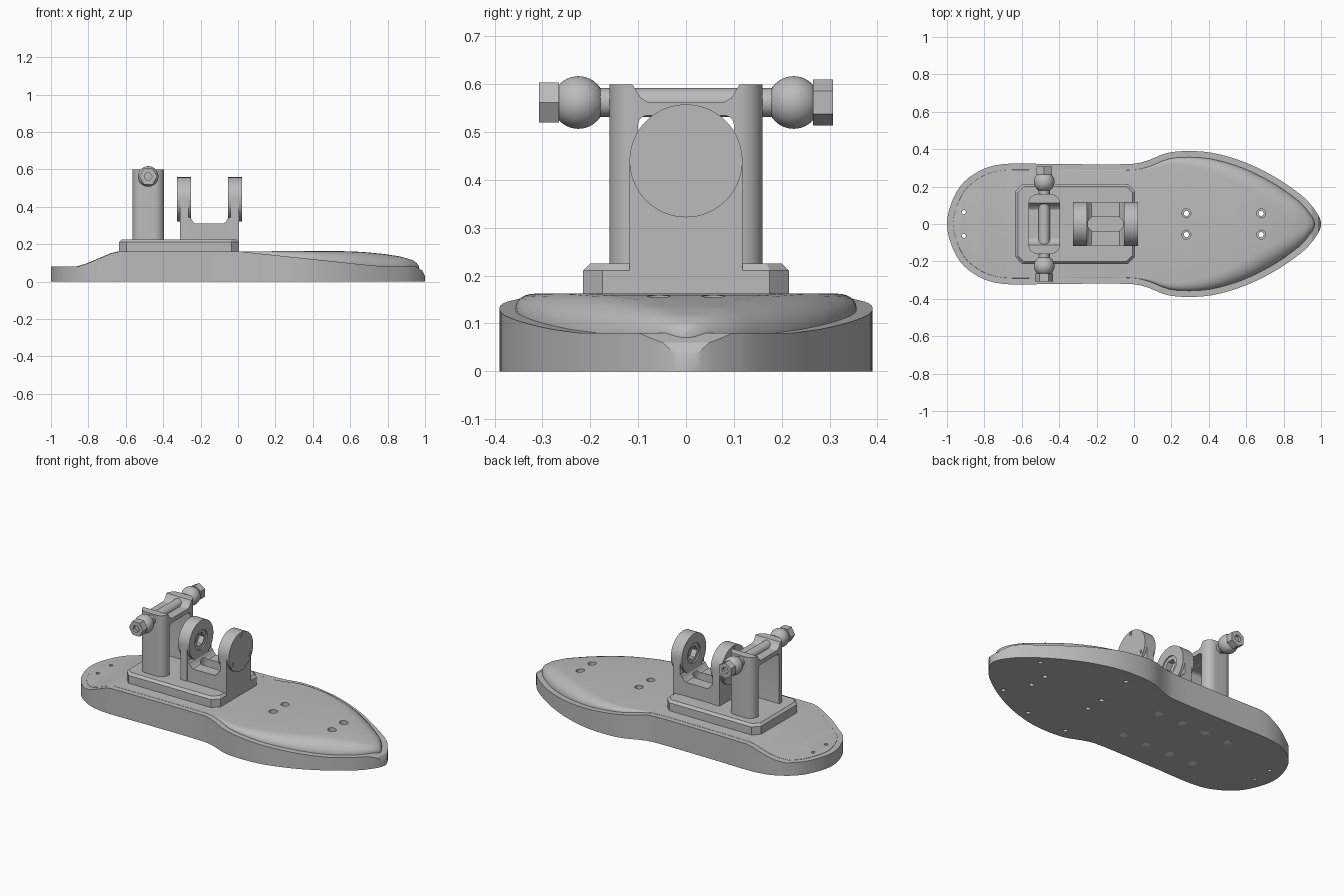
import bpy, bmesh, math
from mathutils import Vector

cube = bpy.data.objects.get("Cube")
if cube:
    bpy.data.objects.remove(cube)


def material(name, v):
    m = bpy.data.materials.new(name)
    m.use_nodes = True
    m.diffuse_color = (v, v, v, 1)
    m.node_tree.nodes["Principled BSDF"].inputs["Base Color"].default_value = (v, v, v, 1)
    return m


GREY = material("plain_grey", 0.5)
PALE = material("pale_grey", 0.9)


def finish(name, bm, mat=GREY):
    bmesh.ops.recalc_face_normals(bm, faces=bm.faces)
    me = bpy.data.meshes.new(name)
    bm.to_mesh(me)
    bm.free()
    me.materials.append(mat)
    ob = bpy.data.objects.new(name, me)
    bpy.context.collection.objects.link(ob)
    return ob


def place(axis, u, v, w):
    return {"x": (w, u, v), "y": (u, w, v), "z": (u, v, w)}[axis]


def add_prism(bm, pts, axis, a, b):
    lo = [bm.verts.new(place(axis, u, v, a)) for u, v in pts]
    hi = [bm.verts.new(place(axis, u, v, b)) for u, v in pts]
    n = len(pts)
    bm.faces.new(lo)
    bm.faces.new(hi)
    for i in range(n):
        bm.faces.new((lo[i], lo[(i + 1) % n], hi[(i + 1) % n], hi[i]))


def prism(name, pts, axis, a, b, mat=GREY):
    bm = bmesh.new()
    add_prism(bm, pts, axis, a, b)
    return finish(name, bm, mat)


def circle(u, v, r, n=32, start=0.0):
    return [(u + r * math.cos(start + math.tau * i / n),
             v + r * math.sin(start + math.tau * i / n)) for i in range(n)]


def rounded(u0, u1, v0, v1, r, n=8):
    pts = []
    for k, (u, v) in enumerate([(u1 - r, v1 - r), (u0 + r, v1 - r), (u0 + r, v0 + r), (u1 - r, v0 + r)]):
        for i in range(n + 1):
            t = math.pi / 2 * (k + i / n)
            pts.append((u + r * math.cos(t), v + r * math.sin(t)))
    return pts


def cut(ob, prisms):
    # Subtract each prism in turn
    for p in prisms:
        cutter = prism("cutter", *p)
        cutter.hide_render = True
        mod = ob.modifiers.new("cut", "BOOLEAN")
        mod.object = cutter
        mod.solver = "EXACT"
        bpy.context.view_layer.objects.active = ob
        bpy.ops.object.modifier_apply(modifier=mod.name)
        bpy.data.objects.remove(cutter)


def interp(table, x):
    for (x0, y0), (x1, y1) in zip(table, table[1:]):
        if x <= x1:
            return y0 + (y1 - y0) * max(0, x - x0) / max(1e-9, x1 - x0)
    return table[-1][1]


# Foot outline: half width along the length
key = [(-.95, -.17), (-1, 0), (-.95, .17), (-.85, .27), (-.7, .32), (-.4, .32), (-.05, .32), (.06, .335),
       (.17, .378), (.28, .39), (.42, .38), (.58, .335), (.72, .27), (.84, .195), (.94, .11),
       (1, 0), (.94, -.11)]
outline = []
for i in range(1, len(key) - 2):
    p0, p1, p2, p3 = (Vector(p) for p in key[i - 1:i + 3])
    for s in range(10):
        t = s / 10
        outline.append(0.5 * (2 * p1 + (p2 - p0) * t + (2 * p0 - 5 * p1 + 4 * p2 - p3) * t * t
                              + (3 * p1 - p0 - 3 * p2 + p3) * t ** 3))
outline.append(Vector((1, 0)))
inner = []
for i, p in enumerate(outline):
    d = outline[min(i + 1, len(outline) - 1)] - outline[max(i - 1, 0)]
    if i in (0, len(outline) - 1):
        d = Vector((0, 1 if i == 0 else -1))
    inner.append(p + Vector((d.y, -d.x)).normalized() * 0.033)

SOLE_TOP = [(-1, .08), (-.86, .08), (-.81, .095), (-.68, .15), (-.64, .16), (.02, .16), (.7, .088),
            (.8, .08), (.95, .08), (.985, .06), (1, .03)]
TOE_TOP = [(.02, .162), (.55, .163), (.66, .159), (.77, .149), (.87, .134), (.93, .116), (.955, .1), (.967, .083)]


def loft(name, border, section):
    bm = bmesh.new()
    a, b = border[0].x, border[-1].x
    xs = {(a + b) / 2 - (b - a) / 2 * math.cos(math.pi * i / 80) for i in range(81)}
    xs |= {x for x, z in SOLE_TOP if a < x < b}
    rings = []
    for x in sorted(xs):
        w = max(interp(border, x), 0.002)
        half = section(x, w)
        pts = half + [(-y, z) for y, z in reversed(half)]
        rings.append([bm.verts.new((x, y, z)) for y, z in pts])
    for r, s in zip(rings, rings[1:]):
        for j in range(len(r)):
            k = (j + 1) % len(r)
            bm.faces.new((r[j], r[k], s[k], s[j]))
    bm.faces.new(rings[0])
    bm.faces.new(rings[-1])
    return finish(name, bm)


def insole_section(x, w):
    base = interp(SOLE_TOP, x)
    top = base + .002 if x < .02 else max(interp(TOE_TOP, x), base + .002)
    h = top - base
    r = min(1.6 * h, w * .9)
    pts = [(w, base - .012)]
    for i in range(7):
        t = math.pi / 2 * i / 6
        pts.append((w - r + r * math.cos(t), base + h * math.sin(t)))
    return pts


sole = loft("sole", outline, lambda x, w: [(w, 0), (w, interp(SOLE_TOP, x))])
insole = loft("toe_cover_and_insole", inner, insole_section)

# Screw holes through the foot, and shallow ones underneath
through = []
for x, y, r in [(-.91, .063, .011), (.28, .057, .014), (.68, .057, .014)]:
    for s in (-1, 1):
        through.append((circle(x, s * y, r, 16), "z", -.1, .3))
heads = [(circle(x, s * .057, .024, 20), "z", z, .3) for x, z in ((.28, .14), (.68, .135)) for s in (-1, 1)]
under = [(circle(x, y, .013, 16), "z", -.1, .03)
         for x, y in ((.31, .3), (.8, .16), (.76, -.2), (.5, -.3), (.22, -.32))]
cut(sole, through + heads + under)
cut(insole, through + heads)
for i in range(4):
    for s in (-1, 1):
        prism("underside_bolt", circle(-.54 + .163 * i, s * .15, .023, 20), "z", -.0005, .004, PALE)

# Mounting plate with chamfered corners and top edge
c = .04
x0, x1, yy = -.635, .005, .215
octagon = [(x0 + c, -yy), (x1 - c, -yy), (x1, -yy + c), (x1, yy - c),
           (x1 - c, yy), (x0 + c, yy), (x0, yy - c), (x0, -yy + c)]
bm = bmesh.new()
add_prism(bm, octagon, "z", .15, .225)
bmesh.ops.bevel(bm, geom=[e for e in bm.edges if all(v.co.z > .2 for v in e.verts)],
                offset=.014, segments=1, affect="EDGES")
finish("mounting_plate", bm)

# Clevis: two round-topped cheeks with screwed caps and inner bearings
CZ, CR, MID = .44, .118, -.1525
arch = [(-CR, .21)] + [(CR * -math.cos(math.pi * i / 32), CZ + CR * math.sin(math.pi * i / 32))
                       for i in range(33)] + [(CR, .21)]
for s, side in ((-1, "rear"), (1, "front")):
    def span(a, b):
        return sorted((MID + s * a, MID + s * b))
    cheek = prism(side + "_cheek", arch, "x", *span(.112, .158))
    cut(cheek, [(circle(0, CZ, .06), "x", *span(.09, .145))])
    pad = prism(side + "_cheek_pad", circle(0, CZ, CR, 64), "x", *span(.098, .1125))
    cut(pad, [(circle(0, CZ, .06), "x", *span(.08, .13))])
    ring = prism(side + "_bearing", circle(0, CZ, .061), "x", *span(.106, .15))
    cut(ring, [(circle(0, CZ, .042, 6), "x", *span(.09, .14))])
    cap = prism(side + "_cap", circle(0, CZ, CR, 64), "x", *span(.1575, .173))
    for k in range(3):
        t = math.pi / 2 + k * math.tau / 3
        u, v = .1 * math.cos(t), CZ + .1 * math.sin(t)
        cut(cap, [(circle(u, v, .013, 20), "x", *span(.170, .19))])
        screw = prism(side + "_cap_screw", circle(u, v, .012, 20), "x", *span(.165, .1725))
        for a, b in ((.008, .002), (.002, .008)):
            cut(screw, [([(u - a, v - b), (u + a, v - b), (u + a, v + b), (u - a, v + b)],
                         "x", *span(.169, .19))])

# Web between the cheeks, with a slotted pocket
half = [(.115, .215), (.115, .345), (.1, .34), (.088, .32), (.075, .31)]
web = prism("clevis_web", [(MID + a, z) for a, z in half] + [(MID - a, z) for a, z in reversed(half)],
            "y", -.115, .115)
cut(web, [(rounded(MID - .095, MID + .095, -.04, .04, .039), "z", .25, .4)])

# Rear post: rounded frame with a window and a saddle on top
PX, RZ = -.48, .562
post = prism("rear_post", rounded(PX - .085, PX + .085, -.16, .16, .05), "z", .215, .6)
dip = [(.12, .62), (.112, .6), (.103, .585), (.095, .572), (.078, .562)]
cut(post, [(rounded(-.1, .1, .2, .535, .02), "x", PX - .2, PX + .2),
           (dip + [(-y, z) for y, z in reversed(dip)], "x", PX - .2, PX + .2)])

# Cross rod with ball joints and hex nuts
prism("cross_rod", circle(PX, RZ, .03), "y", -.18, .18)
for s, side in ((-1, "right"), (1, "left")):
    prism(side + "_collar", circle(PX, RZ, .026), "y", *sorted((s * .15, s * .19)))
    bm = bmesh.new()
    bmesh.ops.create_uvsphere(bm, u_segments=32, v_segments=20, radius=.055)
    ball = finish(side + "_ball_joint", bm)
    ball.location = (PX, s * .225, RZ)
    nut = prism(side + "_hex_nut", circle(PX, RZ, .048, 6, math.pi / 6 if s > 0 else 0), "y",
                *sorted((s * .265, s * .307)))
    cut(nut, [(circle(PX, RZ, .02, 24), "y", *sorted((s * .29, s * .35)))])

# Smooth shading with sharp edges kept
meshes = [o for o in bpy.context.scene.objects if o.type == "MESH"]
for o in meshes:
    o.select_set(True)
bpy.context.view_layer.objects.active = meshes[0]
bpy.ops.object.shade_smooth_by_angle(angle=math.radians(30))
